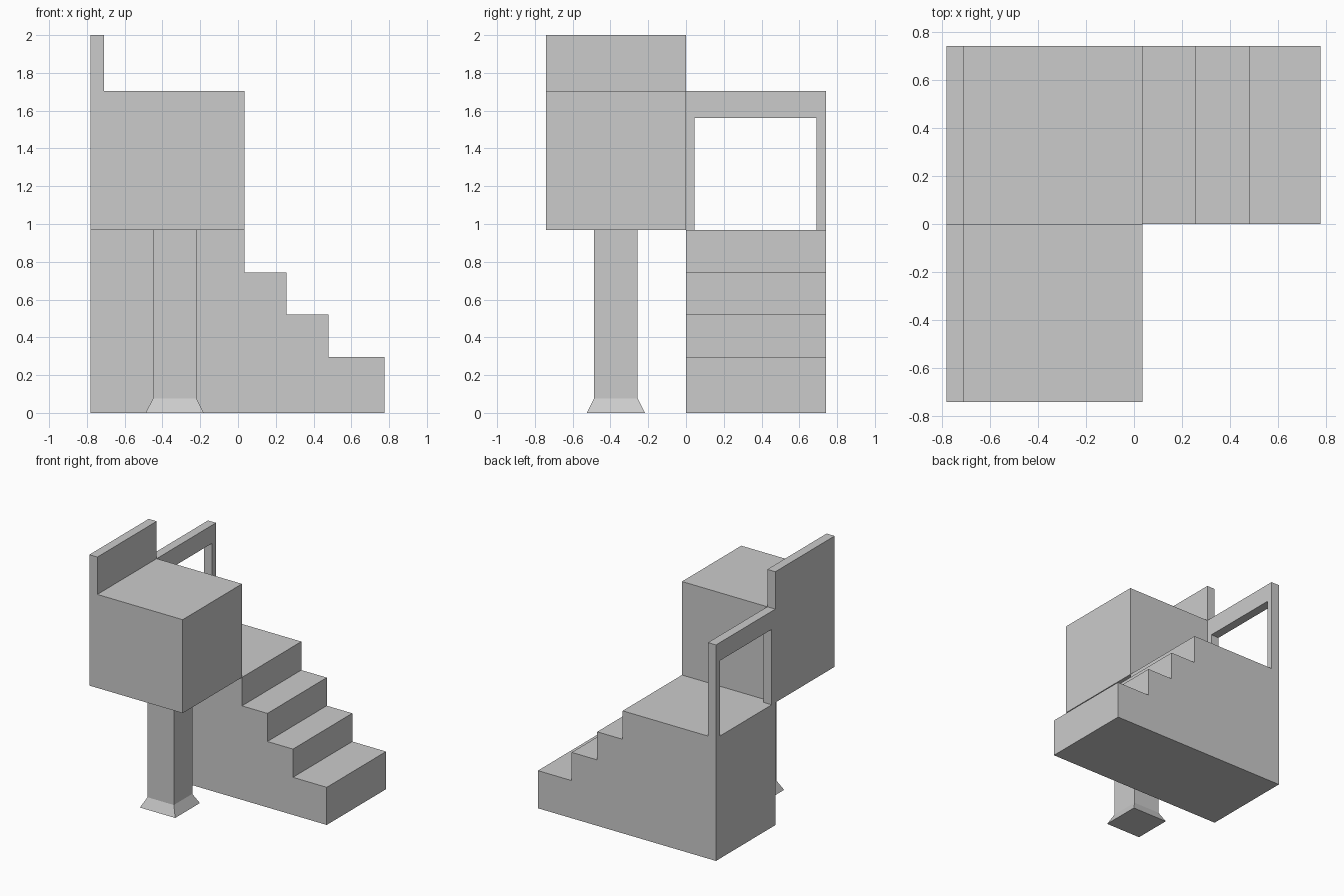
import bpy, bmesh
from mathutils import Vector

if "Cube" in bpy.data.objects:
    bpy.data.objects.remove(bpy.data.objects["Cube"])


def prism(name, outline, direction):
    """Extrude a closed outline of 3D points along a direction."""
    bm = bmesh.new()
    face = bm.faces.new([bm.verts.new(p) for p in outline])
    new = bmesh.ops.extrude_face_region(bm, geom=[face], use_keep_orig=True)
    moved = [v for v in new["geom"] if isinstance(v, bmesh.types.BMVert)]
    bmesh.ops.translate(bm, verts=moved, vec=Vector(direction))
    return finish(name, bm)


def finish(name, bm):
    bmesh.ops.recalc_face_normals(bm, faces=bm.faces)
    mesh = bpy.data.meshes.new(name)
    bm.to_mesh(mesh)
    bm.free()
    obj = bpy.data.objects.new(name, mesh)
    bpy.context.collection.objects.link(obj)
    return obj


BACK, WALL, EDGE, TIP = -0.78, -0.71, 0.035, 0.775
SIDE = 0.74
DECK, TOP, PEAK = 0.967, 1.705, 2.0

# Solid staircase with landing
steps = [(TIP, 0.297), (0.48, 0.52), (0.257, 0.742), (EDGE, DECK)]
profile = [(BACK, 0), (TIP, 0)]
for i, (x, z) in enumerate(steps):
    next_x = steps[i + 1][0] if i < 3 else BACK
    profile += [(x, z), (next_x, z)]
prism("staircase", [(x, 0, z) for x, z in profile], (0, SIDE, 0))

# Raised block with a low back wall
block = [(BACK, DECK), (EDGE, DECK), (EDGE, TOP), (WALL, TOP), (WALL, PEAK), (BACK, PEAK)]
prism("raised_block", [(x, -SIDE, z) for x, z in block], (0, SIDE, 0))

# Open rail frame at the back of the landing
frame = [(0, DECK), (0, TOP), (SIDE, TOP), (SIDE, DECK),
         (0.69, DECK), (0.69, 1.562), (0.045, 1.562), (0.045, DECK)]
prism("rail_frame", [(BACK, y, z) for y, z in frame], (WALL - BACK, 0, 0))

# Square support post with flared foot, lofted from square rings
bm = bmesh.new()
rings = []
for half, z in [(0.154, 0), (0.115, 0.077), (0.115, DECK)]:
    rings.append([bm.verts.new((-0.335 + sx * half, -0.371 + sy * half, z))
                  for sx, sy in [(-1, -1), (1, -1), (1, 1), (-1, 1)]])
for low, high in zip(rings, rings[1:]):
    for i in range(4):
        j = (i + 1) % 4
        bm.faces.new((low[i], low[j], high[j], high[i]))
bm.faces.new(rings[0])
bm.faces.new(rings[-1])
finish("support_post", bm)
